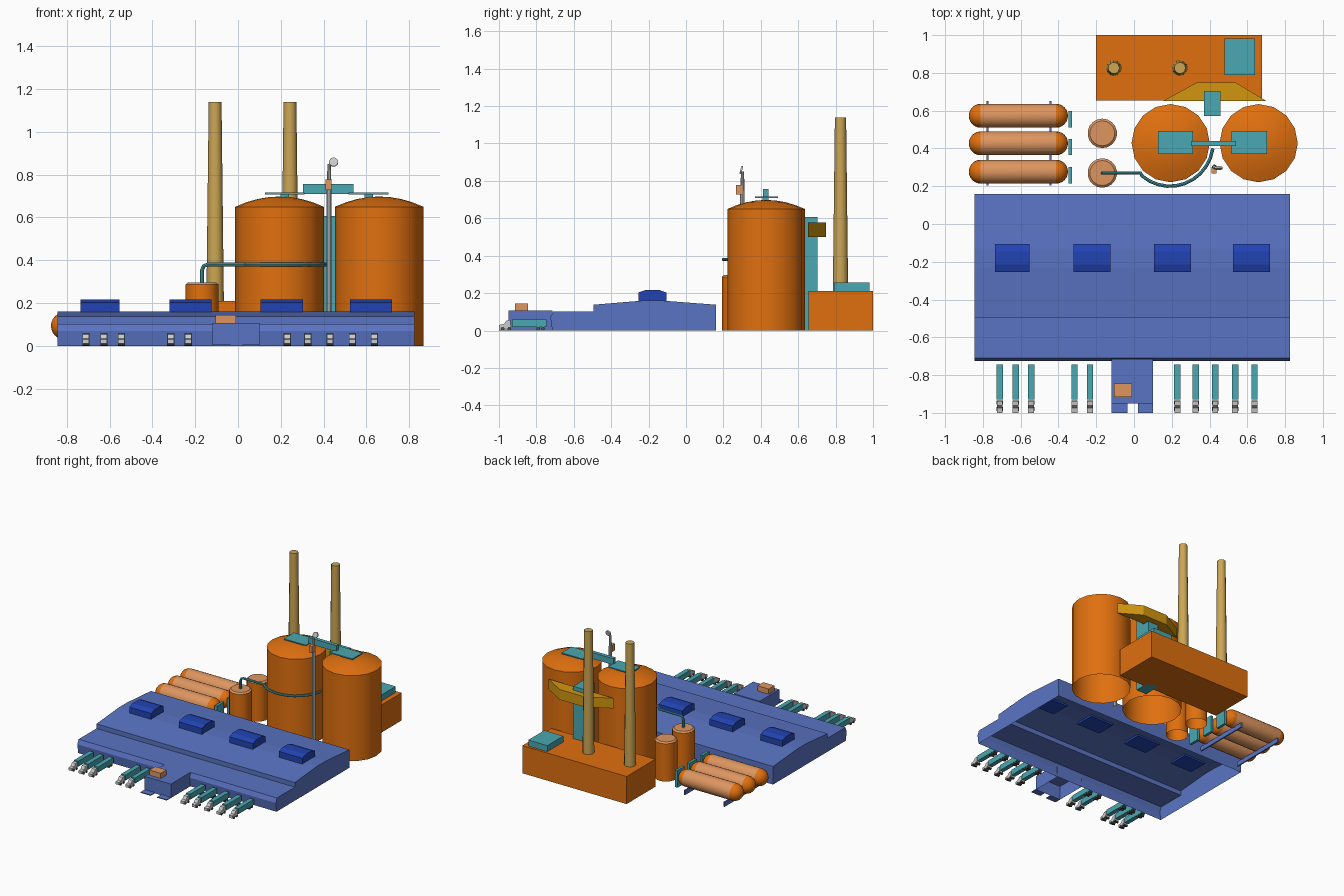
import bpy, bmesh, math
from mathutils import Matrix, Vector

if "Cube" in bpy.data.objects:
    bpy.data.objects.remove(bpy.data.objects["Cube"])


def material(name, hexcode):
    m = bpy.data.materials.new(name)
    srgb = [int(hexcode[i:i + 2], 16) / 255 for i in (0, 2, 4)]
    m.diffuse_color = [c / 12.92 if c < 0.04 else ((c + 0.055) / 1.055) ** 2.4 for c in srgb] + [1]
    m.use_nodes = True
    m.node_tree.nodes["Principled BSDF"].inputs["Base Color"].default_value = m.diffuse_color
    return m


BLUE = material("building_blue", "5A74C4")
DEEP = material("skylight_blue", "2244B4")
ORANGE = material("tank_orange", "E0700F")
PEACH = material("light_orange", "DE9660")
TEAL = material("teal", "4AA8B2")
TAN = material("chimney_tan", "CCA654")
GOLD = material("gallery_gold", "D2960F")
SILVER = material("silver", "CCCCCC")
DARK = material("tyre_grey", "505050")
smooth = []


def finish(name, bm, mats, round_it=False):
    bmesh.ops.recalc_face_normals(bm, faces=bm.faces)
    me = bpy.data.meshes.new(name)
    bm.to_mesh(me)
    bm.free()
    for m in mats if isinstance(mats, list) else [mats]:
        me.materials.append(m)
    ob = bpy.data.objects.new(name, me)
    bpy.context.collection.objects.link(ob)
    if round_it:
        smooth.append(ob)
    return ob


def prism(name, outline, axis, a, b, mat, skip=()):
    """Extrude a 2D outline from a to b along an axis; skip lists edges left open."""
    place = {'x': lambda p, t: (t, p[0], p[1]), 'z': lambda p, t: (p[0], p[1], t)}[axis]
    bm = bmesh.new()
    ra = [bm.verts.new(place(p, a)) for p in outline]
    rb = [bm.verts.new(place(p, b)) for p in outline]
    bm.faces.new(ra)
    bm.faces.new(rb)
    n = len(outline)
    for i in range(n):
        if i not in skip:
            j = (i + 1) % n
            bm.faces.new((ra[i], ra[j], rb[j], rb[i]))
    return finish(name, bm, mat)


def box(name, x0, x1, y0, y1, z0, z1, mat, open_bottom=False):
    return prism(name, [(y0, z0), (y0, z1), (y1, z1), (y1, z0)], 'x', x0, x1, mat,
                 (3,) if open_bottom else ())


def lathe(name, profile, n, loc, mats, along_x=False, rule=None):
    """Revolve (radius, height) points; a zero radius becomes a tip."""
    bm = bmesh.new()
    rings = []
    for r, h in profile:
        if r == 0:
            rings.append([bm.verts.new((0, 0, h))] * n)
        else:
            rings.append([bm.verts.new((r * math.sin(2 * math.pi * i / n),
                                        r * math.cos(2 * math.pi * i / n), h)) for i in range(n)])
    for k in range(len(rings) - 1):
        for i in range(n):
            j = (i + 1) % n
            quad = list(dict.fromkeys((rings[k][i], rings[k][j], rings[k + 1][j], rings[k + 1][i])))
            f = bm.faces.new(quad)
            if rule:
                f.material_index = rule(f.calc_center_median().z)
    if along_x:
        bm.transform(Matrix.Rotation(math.pi / 2, 4, 'Y'))
    bm.transform(Matrix.Translation(Vector(loc)))
    return finish(name, bm, mats, True)


def tube(name, pts, radius, mat):
    cu = bpy.data.curves.new(name, 'CURVE')
    cu.dimensions = '3D'
    cu.bevel_depth = radius
    cu.bevel_resolution = 2
    cu.use_fill_caps = True
    sp = cu.splines.new('POLY')
    sp.points.add(len(pts) - 1)
    for p, co in zip(sp.points, pts):
        p.co = (*co, 1)
    cu.materials.append(mat)
    ob = bpy.data.objects.new(name, cu)
    bpy.context.collection.objects.link(ob)
    bpy.ops.object.select_all(action='DESELECT')
    ob.select_set(True)
    bpy.context.view_layer.objects.active = ob
    bpy.ops.object.convert(target='MESH')
    smooth.append(bpy.context.object)


# Main hall, open underneath, with a stepped front and shallow ridge
prism("main_hall", [(-0.715, 0), (-0.725, 0.07), (-0.71, 0.103), (-0.495, 0.103), (-0.495, 0.138),
                    (-0.23, 0.16), (-0.13, 0.16), (0.16, 0.138), (0.16, 0)], 'x', -0.845, 0.825, BLUE, (8,))
box("entrance_wing", -0.12, 0.10, -0.95, -0.715, 0, 0.106, BLUE, True)
for x0, x1 in ((-0.12, -0.035), (0.02, 0.10)):
    box("entrance_step", x0, x1, -1.0, -0.95, 0, 0.006, BLUE)
box("entrance_roof_unit", -0.105, -0.01, -0.915, -0.845, 0.106, 0.145, PEACH)

# Roof skylights
for x0, x1 in ((-0.737, -0.553), (-0.32, -0.125), (0.105, 0.303), (0.523, 0.72)):
    prism("skylight", [(-0.255, 0.145), (-0.255, 0.203), (-0.215, 0.217), (-0.145, 0.217),
                       (-0.105, 0.203), (-0.105, 0.145)], 'x', x0, x1, DEEP)

# Parked lorries
for x in (-0.711, -0.627, -0.545, -0.315, -0.233, 0.23, 0.326, 0.43, 0.535, 0.638):
    box("trailer", x - 0.017, x + 0.017, -0.93, -0.745, 0.018, 0.06, TEAL)
    prism("cab", [(-1.0, 0.01), (-1.0, 0.03), (-0.975, 0.034), (-0.96, 0.053), (-0.938, 0.056),
                  (-0.936, 0.01)], 'x', x - 0.015, x + 0.015, SILVER)
    for y in (-0.98, -0.945, -0.79, -0.765):
        lathe("wheels", [(0, -0.017), (0.01, -0.017), (0.01, 0.017), (0, 0.017)], 8,
              (x, y, 0.01), DARK, True)

# Large domed tanks, open underneath, with access platforms
R = 0.207
dome = [(R * c, 0.65 + 0.048 * (1 - c * c)) for c in (1, 0.75, 0.5, 0.25, 0)]
for x in (0.194, 0.66):
    lathe("large_tank", [(R, 0)] + dome, 16, (x, 0.428, 0), ORANGE)
for x0, x1 in ((0.127, 0.312), (0.517, 0.704)):
    box("tank_platform", x0, x1, 0.37, 0.492, 0.708, 0.716, TEAL)
    box("platform_post", (x0 + x1) / 2 - 0.02, (x0 + x1) / 2 + 0.02, 0.41, 0.44, 0.68, 0.71, TEAL)
box("tank_bridge", 0.303, 0.54, 0.412, 0.44, 0.71, 0.757, TEAL)

# Lift tower and angled gallery behind the tanks
box("lift_tower", 0.37, 0.458, 0.572, 0.703, 0, 0.607, TEAL)
prism("gallery", [(0.155, 0.652), (0.33, 0.748), (0.54, 0.748), (0.70, 0.652)], 'z', 0.5, 0.578, GOLD)

# Boiler house and chimneys
box("boiler_house", -0.2, 0.677, 0.655, 1.0, 0, 0.21, ORANGE)
box("boiler_roof_unit", 0.48, 0.64, 0.79, 0.982, 0.21, 0.256, TEAL)
for x in (-0.107, 0.243):
    lathe("chimney", [(0.041, 0.2), (0.03, 1.14), (0, 1.14)], 12, (x, 0.826, 0), TAN)

# Small upright tanks with pale lids
for y in (0.27, 0.48):
    lathe("small_tank", [(0.078, 0), (0.078, 0.287), (0.066, 0.297), (0, 0.297)], 18,
          (-0.168, y, 0), [ORANGE, PEACH], rule=lambda z: int(z > 0.28))

# Feed pipe wrapping around the left tank
pipe = [(-0.168, 0.27, 0.29), (-0.168, 0.27, 0.355), (-0.16, 0.27, 0.373), (-0.142, 0.27, 0.38),
        (0.035, 0.27, 0.38)]
pipe += [(0.19 + 0.23 * math.cos(a), 0.435 + 0.235 * math.sin(a), 0.38)
         for a in [math.radians(d) for d in range(-130, -9, 12)]]
tube("feed_pipe", pipe + [(0.42, 0.4, 0.38)], 0.009, TEAL)

# Mast with dish and control box
lathe("mast", [(0.013, 0), (0.012, 0.74), (0.008, 0.85), (0, 0.85)], 10, (0.426, 0.302, 0), SILVER)
box("mast_box", 0.41, 0.438, 0.267, 0.302, 0.728, 0.778, PEACH)
dish = lathe("mast_dish", [(0, -0.005), (0.021, -0.005), (0.021, 0.005), (0, 0.005)], 14, (0, 0, 0), SILVER)
dish.matrix_world = Matrix.Translation((0.447, 0.296, 0.859)) @ Matrix.Rotation(math.radians(75), 4, 'X')

# Horizontal pressure vessels with orange ends, on cross beams
half = [(0.063 * math.cos(a), 0.2 + 0.0625 * math.sin(a))
        for a in [math.radians(d) for d in (0, 15, 30, 45, 60, 75)]] + [(0, 0.2625)]
vessel = [(r, -h) for r, h in reversed(half)] + half
for y in (0.573, 0.427, 0.277):
    lathe("pressure_vessel", vessel, 20, (-0.612, y, 0.093), [PEACH, ORANGE], True,
          rule=lambda h: int(abs(h) > 0.2))
    box("vessel_end_panel", -0.347, -0.327, y - 0.062, y + 0.024, 0.01, 0.14, TEAL)
for x in (-0.775, -0.442):
    box("vessel_beam", x - 0.005, x + 0.005, 0.205, 0.65, 0.0, 0.035, BLUE)

# Smooth the round parts, keeping hard edges
bpy.ops.object.select_all(action='DESELECT')
for ob in smooth:
    ob.select_set(True)
bpy.context.view_layer.objects.active = smooth[0]
bpy.ops.object.shade_smooth_by_angle(angle=math.radians(35))
